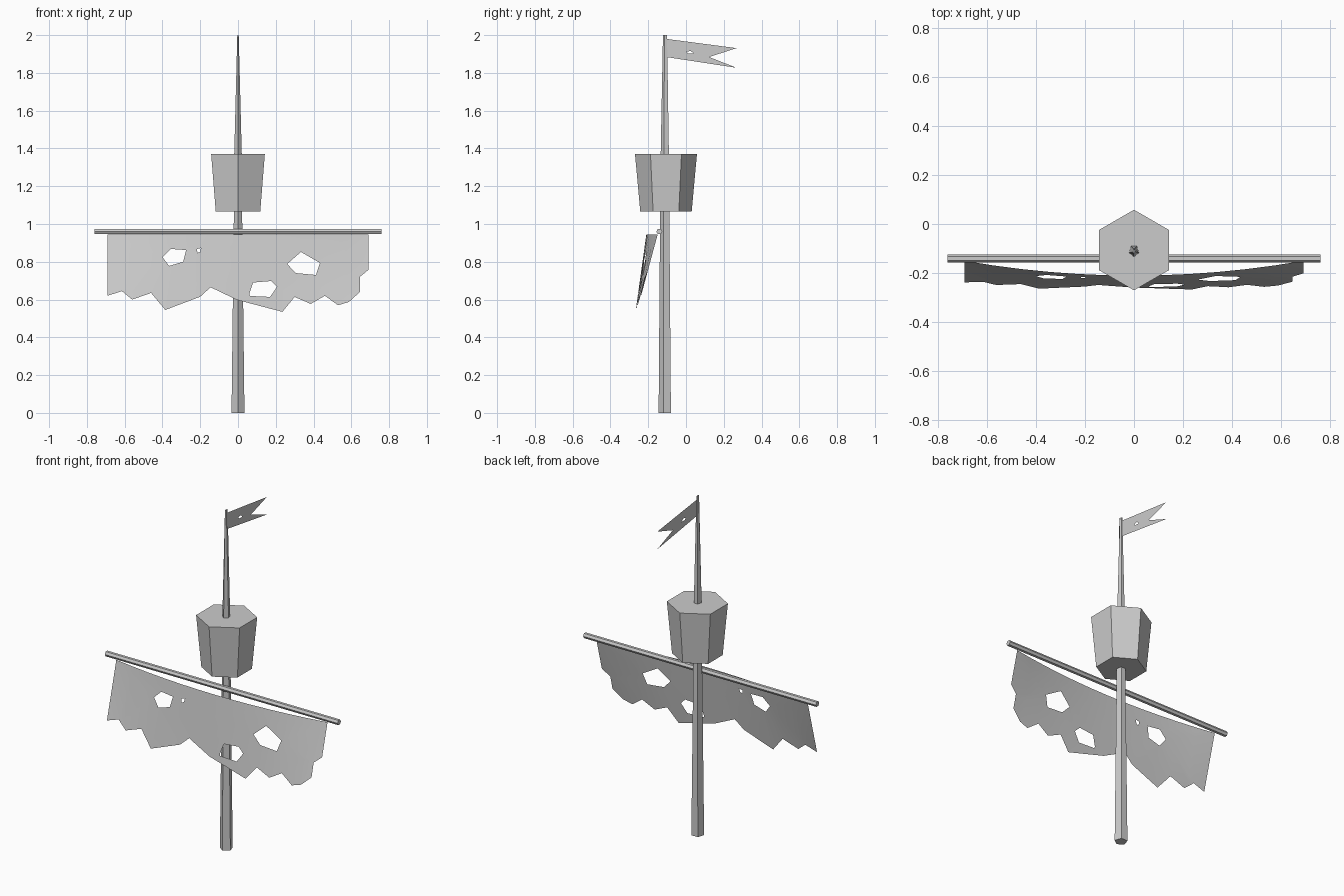
import bpy, bmesh, math
from mathutils import Vector

if "Cube" in bpy.data.objects:
    bpy.data.objects.remove(bpy.data.objects["Cube"])


def finish(bm, name, smooth=False):
    mesh = bpy.data.meshes.new(name)
    for f in bm.faces:
        f.smooth = smooth
    bm.to_mesh(mesh)
    bm.free()
    obj = bpy.data.objects.new(name, mesh)
    bpy.context.collection.objects.link(obj)
    return obj


def loft(name, rings, sides):
    """Vertical prism: rings of (z, centre_y, radius_x, radius_y), first corner at the front."""
    bm = bmesh.new()
    loops = []
    for z, cy, rx, ry in rings:
        angles = [-math.pi / 2 + 2 * math.pi * i / sides for i in range(sides)]
        loops.append([bm.verts.new((rx * math.cos(a), cy + ry * math.sin(a), z)) for a in angles])
    for a, b in zip(loops, loops[1:]):
        for i in range(sides):
            j = (i + 1) % sides
            bm.faces.new((a[i], a[j], b[j], b[i]))
    bm.faces.new(loops[0][::-1])
    bm.faces.new(loops[-1])
    return finish(bm, name)


def cloth(name, outlines, place, cuts=(), smooth=False):
    """Flat sheet from an outline plus hole outlines, sliced at cuts and then bent by place(u, z)."""
    bm = bmesh.new()
    for pts in outlines:
        vs = [bm.verts.new((u, 0, z)) for u, z in pts]
        for i in range(len(vs)):
            bm.edges.new((vs[i - 1], vs[i]))
    bmesh.ops.triangle_fill(bm, edges=bm.edges[:], use_beauty=True, normal=(0, -1, 0))
    for u in cuts:
        bmesh.ops.bisect_plane(bm, geom=bm.verts[:] + bm.edges[:] + bm.faces[:],
                               plane_co=(u, 0, 0), plane_no=(1, 0, 0), dist=1e-5)
    for v in bm.verts:
        v.co = Vector(place(v.co.x, v.co.z))
    return finish(bm, name, smooth)


# Mast, five-sided and tapering to the tip
loft("mast", [(0, -0.109, 0.036, 0.036), (1.06, -0.11, 0.023, 0.027),
              (1.37, -0.11, 0.021, 0.024), (2.0, -0.11, 0.004, 0.012)], 5)

# Six-sided lookout bucket
loft("lookout", [(1.065, -0.106, 0.136, 0.136), (1.37, -0.106, 0.164, 0.164)], 6)

# Yard across the front of the mast
bpy.ops.mesh.primitive_cylinder_add(vertices=6, radius=0.016, depth=1.52,
                                    location=(0, -0.141, 0.96), rotation=(0, math.pi / 2, 0))
bpy.context.object.name = "yard"


# Torn sail bellying forward
def belly(x, z):
    c = 1 - (x / 0.69) ** 2
    return (x, -0.15 - 0.06 * c - (0.945 - z) * (0.27 - 0.13 * c), z)


sail_edge = [(-.69, .945), (-.69, .62), (-.615, .645), (-.56, .60), (-.46, .635), (-.385, .545),
             (-.20, .615), (-.145, .665), (-.005, .598), (.235, .535), (.30, .614), (.385, .577),
             (.46, .62), (.53, .57), (.587, .587), (.645, .64), (.645, .72), (.69, .757), (.69, .945)]
sail_holes = [
    [(-.40, .825), (-.355, .868), (-.275, .862), (-.29, .80), (-.365, .778)],
    [(-.217, .868), (-.196, .873), (-.20, .852), (-.215, .847)],
    [(.26, .788), (.333, .852), (.434, .794), (.413, .73), (.307, .74)],
    [(.06, .63), (.08, .69), (.175, .698), (.206, .667), (.17, .614), (.063, .619)]]
cloth("sail", [sail_edge] + sail_holes, belly, [i * 0.115 for i in range(-5, 6)], smooth=True)

# Swallow-tailed pennant with a small tear
pennant_edge = [(-.105, 1.98), (.268, 1.931), (.122, 1.884), (.268, 1.827), (-.105, 1.884)]
pennant_hole = [(.003, 1.912), (.025, 1.916), (.042, 1.902), (.01, 1.902)]
cloth("pennant", [pennant_edge, pennant_hole], lambda y, z: (0, y, z))
